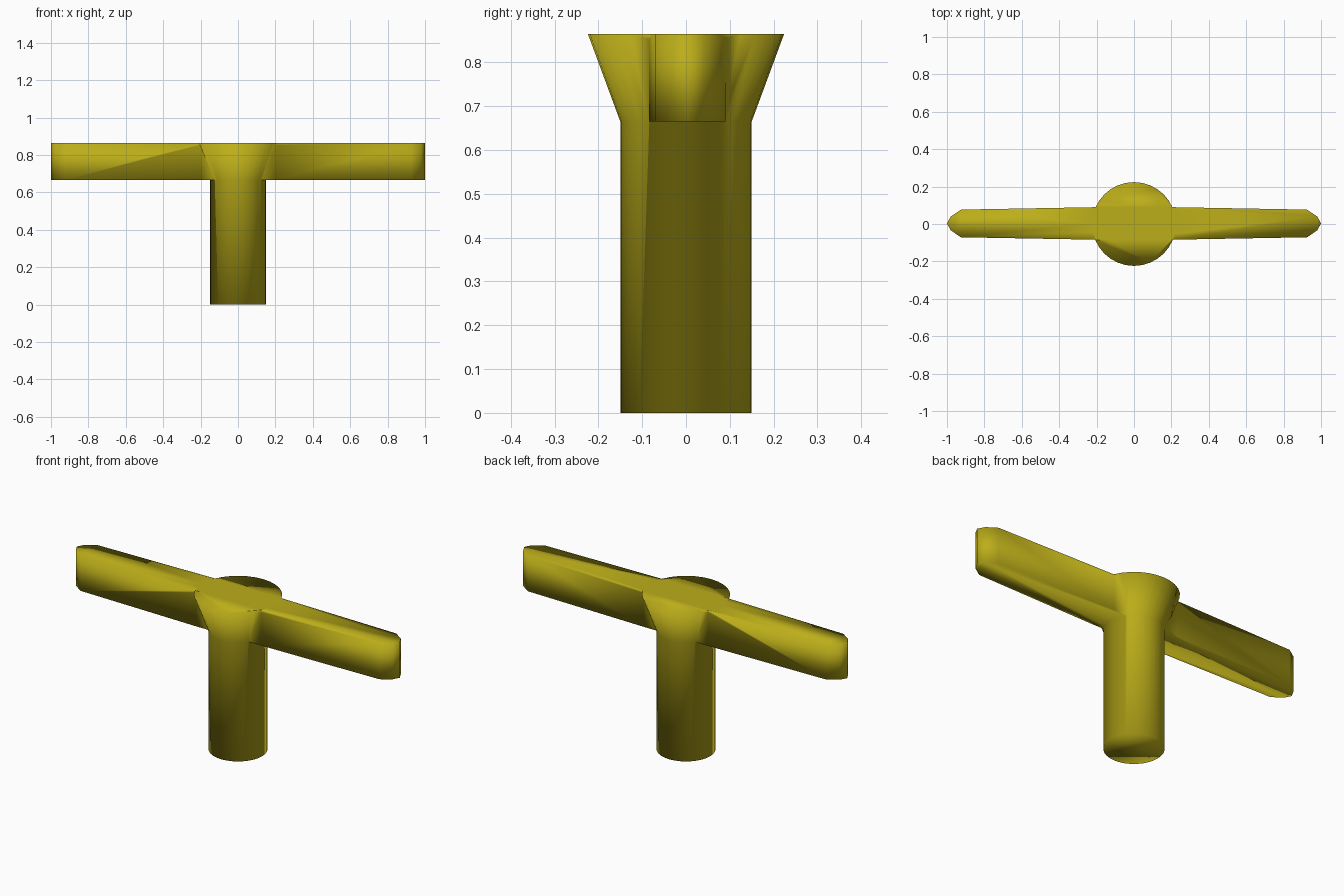
import bpy, bmesh, math

if "Cube" in bpy.data.objects:
    bpy.data.objects.remove(bpy.data.objects["Cube"])

Z_LOW, Z_TOP = 0.665, 0.865
Y_OFF = 0.003

mat = bpy.data.materials.new("olive_yellow")
mat.diffuse_color = (0.5, 0.42, 0.01, 1)
mat.use_nodes = True
mat.node_tree.nodes["Principled BSDF"].inputs["Base Color"].default_value = mat.diffuse_color


def make_object(name, bm):
    bmesh.ops.recalc_face_normals(bm, faces=bm.faces)
    mesh = bpy.data.meshes.new(name)
    bm.to_mesh(mesh)
    bm.free()
    ob = bpy.data.objects.new(name, mesh)
    bpy.context.collection.objects.link(ob)
    mesh.materials.append(mat)
    return ob


def stem(sides=32):
    # Straight post flaring into a closed cone at the top
    bm = bmesh.new()
    rings = []
    for r, z in ((0.15, 0), (0.15, Z_LOW), (0.224, Z_TOP)):
        rings.append([bm.verts.new((r * math.cos(math.tau * i / sides),
                                    r * math.sin(math.tau * i / sides), z))
                      for i in range(sides)])
    for a, b in zip(rings, rings[1:]):
        for i in range(sides):
            j = (i + 1) % sides
            bm.faces.new((a[i], a[j], b[j], b[i]))
    bm.faces.new(rings[0])
    bm.faces.new(rings[-1])
    return make_object("handle_stem", bm)


def crossbar():
    # Tapered bar with blunt pointed ends, extruded from its plan outline
    half = [(1.0, 0), (0.98, 0.037), (0.925, 0.074), (0.2, 0.087)]
    right = [(x, -y) for x, y in reversed(half)] + half[1:]
    outline = right + [(-x, -y) for x, y in right]
    bm = bmesh.new()
    base = bm.faces.new([bm.verts.new((x, y + Y_OFF, Z_LOW)) for x, y in outline])
    ext = bmesh.ops.extrude_face_region(bm, geom=[base])
    top = [v for v in ext["geom"] if isinstance(v, bmesh.types.BMVert)]
    bmesh.ops.translate(bm, verts=top, vec=(0, 0, Z_TOP - Z_LOW))
    return make_object("crossbar", bm)


# Fuse both parts into one continuous smooth body
handle = stem()
bar = crossbar()
mod = handle.modifiers.new("join_bar", "BOOLEAN")
mod.operation = "UNION"
mod.solver = "EXACT"
mod.object = bar
bpy.context.view_layer.objects.active = handle
handle.select_set(True)
bpy.ops.object.modifier_apply(modifier=mod.name)
bpy.data.objects.remove(bar)
handle.name = "t_handle"
handle.data.polygons.foreach_set("use_smooth", [True] * len(handle.data.polygons))
handle.data.update()
